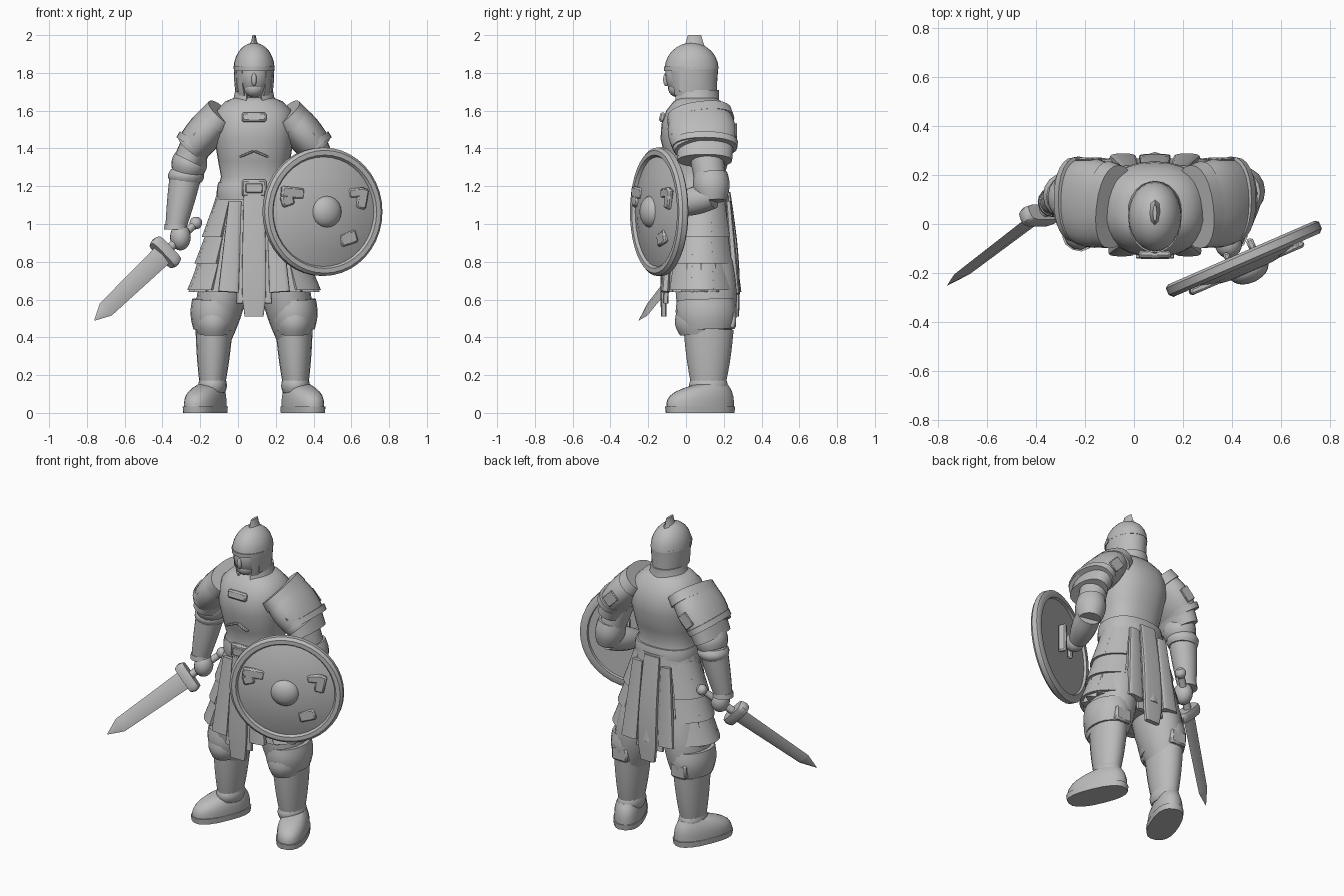
import bpy, bmesh, math
from mathutils import Vector, Matrix

if "Cube" in bpy.data.objects:
    bpy.data.objects.remove(bpy.data.objects["Cube"])

GREY = (0.5, 0.5, 0.5, 1)
mat = bpy.data.materials.new("plain_grey")
mat.use_nodes = True
mat.diffuse_color = GREY
mat.node_tree.nodes["Principled BSDF"].inputs["Base Color"].default_value = GREY
MIDDLE = 0.085       # body centre line
X, Y, Z = Vector((1, 0, 0)), Vector((0, 1, 0)), Vector((0, 0, 1))
LEFT, RIGHT = 1, -1


def at(side, out, y, z):
    """Point measured outward from the body centre line."""
    return Vector((MIDDLE + side * out, y, z))


def turned(angle, axis):
    return Matrix.Rotation(angle, 4, axis)


def finish(name, bm, matrix=None):
    bmesh.ops.recalc_face_normals(bm, faces=bm.faces)
    mesh = bpy.data.meshes.new(name)
    bm.to_mesh(mesh)
    bm.free()
    mesh.materials.append(mat)
    ob = bpy.data.objects.new(name, mesh)
    bpy.context.collection.objects.link(ob)
    if matrix:
        ob.matrix_world = matrix
    bpy.ops.object.select_all(action='DESELECT')
    ob.select_set(True)
    bpy.context.view_layer.objects.active = ob
    bpy.ops.object.shade_smooth_by_angle(angle=math.radians(40))


def loft(name, rings, sides=20, power=1, ref=None, arc=None, thick=.02, wave=0, matrix=None):
    """Skin rings (centre, width, depth); ref orients them along the path, arc leaves a shell."""
    bm = bmesh.new()
    rows = []
    last = len(rings) - 1
    if arc:
        rings = rings + [(c, w - thick, d - thick) for c, w, d in reversed(rings)]
    for i, (centre, width, depth) in enumerate(rings):
        u, v = X, Y
        if ref:
            along = (rings[min(i + 1, last)][0] - rings[max(i - 1, 0)][0]).normalized()
            v = (ref - along * ref.dot(along)).normalized()
            u = v.cross(along)
        begin, end = arc or (0, 360)
        row = []
        for k in range(sides + 1 if arc else sides):
            a = math.radians(begin + (end - begin) * k / sides)
            s, c = [math.copysign(abs(q) ** power, q) for q in (math.sin(a), -math.cos(a))]
            ripple = 1 + wave * math.cos(a * 16) * i / last
            row.append(bm.verts.new(centre + (u * s * width + v * c * depth) * ripple))
        rows.append(row)
    for p, q in zip(rows, rows[1:] + rows[:1] if arc else rows[1:]):
        for k in range(sides):
            m = (k + 1) % len(p)
            bm.faces.new((p[k], p[m], q[m], q[k]))
    if arc:
        bm.faces.new([row[0] for row in rows])
        bm.faces.new([row[-1] for row in rows])
    else:
        bm.faces.new(rows[0])
        bm.faces.new(rows[-1])
    finish(name, bm, matrix)


def limb(name, start, end, width, end_width, depth=1, bulge=0, power=1, ref=Y, sides=16):
    """Straight tapered tube; depth is a ratio of the width, bulge swells the middle."""
    start, end = Vector(start), Vector(end)
    rings = []
    for k in range(7):
        t = k / 6
        r = width + (end_width - width) * t + bulge * math.sin(math.pi * t)
        rings.append((start.lerp(end, t), r, r * depth))
    loft(name, rings, sides, power, ref)


def stack(name, y, rows, **options):
    """Horizontal rings (height, width, depth) on the body centre line."""
    loft(name, [(at(LEFT, 0, y, z), w, d) for z, w, d in rows], **options)


def ellipsoid(name, loc, radii, matrix=Matrix()):
    bm = bmesh.new()
    bmesh.ops.create_uvsphere(bm, u_segments=20, v_segments=12, radius=1)
    bmesh.ops.scale(bm, vec=radii, verts=bm.verts)
    finish(name, bm, matrix @ Matrix.Translation(loc))


def box(name, loc, size, rot=Matrix()):
    bm = bmesh.new()
    bmesh.ops.create_cube(bm, size=1)
    bmesh.ops.scale(bm, vec=size, verts=bm.verts)
    bmesh.ops.bevel(bm, geom=bm.edges[:], offset=min(min(size) * .3, .01), segments=1, affect='EDGES')
    finish(name, bm, Matrix.Translation(loc) @ rot)


# Torso, collar and belt
stack("breastplate", .06, [(1.2, .19, .15), (1.25, .175, .14), (1.33, .19, .165), (1.45, .21, .195),
                           (1.53, .215, .19), (1.6, .2, .165), (1.65, .15, .125), (1.67, .1, .1)],
      sides=28, power=.85)
limb("neck", at(LEFT, 0, .05, 1.6), at(LEFT, 0, .05, 1.8), .08, .07)
stack("collar", .055, [(1.6, .14, .14), (1.66, .11, .12), (1.71, .1, .12)], arc=(22, 338))
limb("belt", at(LEFT, 0, .065, 1.13), at(LEFT, 0, .065, 1.22), .195, .19, depth=.8, bulge=.005, power=.85, sides=28)
box("buckle", at(LEFT, 0, -.093, 1.19), (.13, .03, .09))
box("buckle_inset", at(LEFT, 0, -.108, 1.19), (.09, .015, .05))
box("chest_plate", at(LEFT, 0, -.125, 1.565), (.13, .03, .05), turned(-.2, 'X'))

# Head and open-faced helmet
ellipsoid("face", at(LEFT, 0, -.01, 1.79), (.085, .1, .12))
ellipsoid("chin", at(LEFT, 0, -.04, 1.72), (.055, .055, .05))
ellipsoid("nose", at(LEFT, 0, -.105, 1.765), (.014, .016, .035))
dome = []
for step in range(7):
    a = step / 4
    dome.append((1.82 + .14 * math.sin(min(a, 1.5)), .109 * math.cos(min(a, 1.5)), .143 * math.cos(min(a, 1.5))))
stack("helmet_dome", .03, dome, sides=24)
stack("brow_band", .03, [(1.81, .11, .146), (1.835, .111, .147)], sides=24, arc=(-75, 75))
stack("neck_guard", .03, [(1.7, .1, .135), (1.75, .105, .135), (1.83, .108, .141)], arc=(62, 298))
stack("helmet_crest", .045, [(1.94, .03, .055), (1.965, .016, .045), (2, .008, .035)], sides=8)

for s in (LEFT, RIGHT):
    cheek = sorted((s * 36, s * 72))
    stack("cheek_guard", .03, [(1.68, .09, .11), (1.73, .103, .12), (1.83, .108, .141)], sides=6, arc=cheek)
    box("chest_ridge", at(s, .04, -.13, 1.37), (.08, .02, .012), turned(s * .4, 'Y'))

    # Layered shoulder armour
    limb("shoulder_band", at(s, .165, .07, 1.585), at(s, .205, .08, 1.54), .098, .102, depth=1.75, power=.9, sides=24)
    limb("pauldron", at(s, .18, .07, 1.58), at(s, .33, .1, 1.4), .088, .09, depth=1.8, bulge=.012, power=.9, sides=24)
    limb("pauldron_rim", at(s, .31, .1, 1.435), at(s, .33, .1, 1.405), .1, .098, depth=1.75, power=.9, sides=24)
    limb("pauldron_lame", at(s, .3, .1, 1.43), at(s, .345, .1, 1.335), .085, .08, depth=1.8, power=.9, sides=24)
    for y in (-.075, .265):
        box("pauldron_plate", at(s, .27, y, 1.48), (.09, .012, .07), turned(s * .8, 'Y'))

    # Baggy trousers and knee guards
    limb("trouser", at(s, .14, .1, .8), at(s, .215, .12, .38), .12, .088, depth=1.25, bulge=.024, sides=20)
    limb("trouser_fold", at(s, .205, .105, .6), at(s, .21, .11, .44), .122, .112, depth=1.25, bulge=.012, sides=20)
    limb("knee_guard", at(s, .212, .085, .53), at(s, .212, .095, .42), .1, .09, depth=1.4, bulge=.01)
    box("knee_strap", at(s, .21, .245, .49), (.11, .04, .09))

    # Tall boots with the toes turned out
    limb("boot_shaft", at(s, .222, .118, .1), at(s, .212, .12, .44), .06, .098, depth=1.35, bulge=.005, sides=20)
    limb("ankle_cuff", at(s, .222, .118, .11), at(s, .217, .12, .18), .068, .068, depth=1.35, bulge=.008)
    turn = Matrix.Translation(at(s, .235, .13, 0)) @ turned(s * .4, 'Z')
    sole = Vector((0, -.06, 0))
    loft("boot_sole", [(sole, .088, .19), (sole + Z * .035, .09, .195)], power=.8, matrix=turn)
    foot = []
    for step in range(7):
        t = step / 6
        foot.append((sole + Y * .065 * t ** 3 + Z * (.03 + .12 * t), .088 - .03 * t ** 3, .19 - .1 * t ** 3))
    loft("boot_foot", foot, power=.9, matrix=turn)


# Skirt with pleats, overlapping side plates and hanging tabards
def flare(z, grow=1):
    drop = 1.15 - z
    return z, (.2 + .25 * drop) * grow, (.15 + .1 * drop) * grow


stack("skirt_cloth", .08, [flare(1.18 - .09 * k) for k in range(7)], sides=96, wave=.06)
for tier in range(3):
    for panel in range(3):
        for s in (LEFT, RIGHT):
            top, start = 1.14 - .14 * tier, 40 + 34 * panel
            rings = [flare(top - .07 * k, 1 + .03 * k) for k in range(4)]
            stack("skirt_plate", .08, rings, sides=8, arc=sorted((s * start, s * (start + 36))))
for s in (LEFT, RIGHT):
    limb("front_strip", at(s, .1, -.075, 1.12), at(s, .135, -.11, .64), .035, .055, depth=.4, power=.6)
    limb("back_strip", at(s, .1, .225, 1.12), at(s, .13, .265, .63), .035, .055, depth=.4, power=.6)
for name, high, low in (("front_tabard", -.09, -.12), ("back_tabard", .22, .27)):
    rings = []
    for step in range(9):
        t = step / 8
        y = high + (low - high) * math.sin(2 * t)
        rings.append((at(LEFT, 0, y, 1.17 - .66 * t), .055 + .015 * t - .02 * t ** 8, .015))
    loft(name, rings, power=.4)
    limb(name + "_lining", at(LEFT, 0, high * .9, 1.1), at(LEFT, 0, low * .9, .58), .07, .095, depth=.15, power=.4)

# Lowered right arm
elbow, wrist, palm = Vector((-.275, .115, 1.27)), Vector((-.33, .09, .98)), Vector((-.305, .085, .93))
limb("right_upper_arm", (-.19, .09, 1.5), elbow, .08, .07, depth=1.1)
limb("right_sleeve", (-.24, .1, 1.37), elbow, .08, .08, depth=1.1, bulge=.015)
limb("right_elbow_guard", elbow + Z * .02, elbow - Z * .05, .08, .082, bulge=.015)
limb("right_bracer", elbow, wrist, .085, .055, bulge=.003)
limb("right_cuff", wrist + Z * .02, wrist - Z * .01, .058, .062)
ellipsoid("right_hand", palm, (.055, .06, .07))

# Sword running down and outward from the hand
tip, guard = Vector((-.76, -.25, .49)), Vector((-.385, .035, .85))
axis = (tip - guard).normalized()
shoulder = guard.lerp(tip, .84)
limb("sword_blade", guard, shoulder, .057, .045, depth=.28, sides=4)
limb("sword_point", shoulder, tip, .045, .002, depth=.28, sides=4)
limb("sword_guard", guard - axis * .03, guard + axis * .03, .085, .085, depth=.42, bulge=.01, power=.5)
limb("sword_grip", guard - axis * .25, guard, .02, .024)
limb("sword_pommel", guard - axis * .285, guard - axis * .225, .018, .018, bulge=.016)

# Bent left arm
elbow, fist = Vector((.46, .14, 1.15)), Vector((.385, -.08, 1.095))
limb("left_upper_arm", (.36, .09, 1.5), elbow, .08, .07, depth=1.1, bulge=.005)
limb("left_elbow_guard", (.435, .13, 1.27), elbow - Z * .03, .08, .065, depth=1.1, bulge=.015)
limb("left_bracer", elbow, fist + Y * .03, .07, .055, bulge=.012, ref=Z)
ellipsoid("left_hand", fist, (.055, .06, .06))

# Round shield, built flat and turned to face forward
yaw = turned(.41, 'Z')
facing = yaw @ turned(math.pi / 2, 'X')
turn = Matrix.Translation((.445, -.135, 1.065)) @ facing
profile = [(.29, -.005), (.295, -.02), (.325, -.02), (.34, -.01), (.34, .02), (.325, .035), (.3, .035),
           (.29, .02), (.2, .05), (.1, .065), (.01, .07)]
loft("shield", [(Z * z, r, r) for r, z in profile], sides=40, matrix=turn)
ellipsoid("shield_boss", Z * .055, (.085, .085, .055), turn)
box("shield_grip", turn @ Vector((-.06, .025, -.03)), (.025, .03, .16), yaw)
box("shield_strap", turn @ Vector((.05, .025, -.035)), (.03, .05, .18), yaw)
for x, y, width, height, tilt in ((-.19, .1, .13, .06, -.1), (-.22, .06, .07, .06, .3), (.18, .1, .1, .05, .1),
                                  (.21, .07, .06, .11, -.2), (.13, -.14, .1, .07, .3)):
    box("shield_ornament", turn @ Vector((x, y, .045)), (width, height, .03), facing @ turned(tilt, 'Z'))
